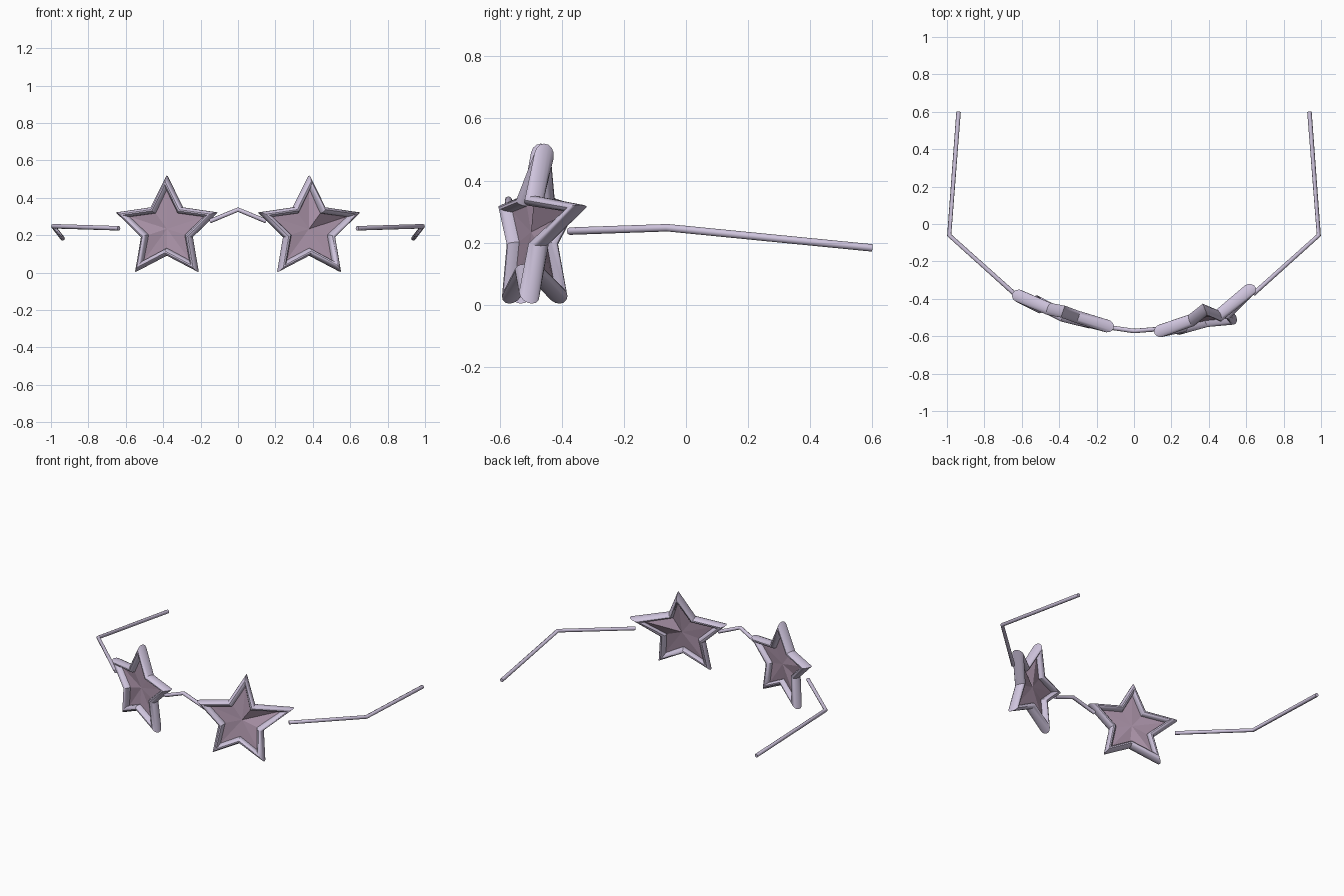
import bpy, bmesh, math
from mathutils import Vector

if "Cube" in bpy.data.objects:
    bpy.data.objects.remove(bpy.data.objects["Cube"])


def material(name, color):
    m = bpy.data.materials.new(name)
    m.diffuse_color = color
    m.use_nodes = True
    m.node_tree.nodes["Principled BSDF"].inputs["Base Color"].default_value = m.diffuse_color
    return m


FRAME = material("lilac_frame", (0.62, 0.55, 0.72, 1))
LENS = material("mauve_lens", (0.40, 0.29, 0.39, 1))


def finish(name, bm, mat, smooth=True):
    bmesh.ops.recalc_face_normals(bm, faces=bm.faces)
    me = bpy.data.meshes.new(name)
    bm.to_mesh(me)
    bm.free()
    ob = bpy.data.objects.new(name, me)
    bpy.context.collection.objects.link(ob)
    me.materials.append(mat)
    if smooth:
        bpy.ops.object.select_all(action='DESELECT')
        ob.select_set(True)
        bpy.context.view_layer.objects.active = ob
        bpy.ops.object.shade_smooth_by_angle(angle=math.radians(40))
    return ob


def star_lens(side, cx, depths, slope):
    """Star rim with mitred corners, plus the lens; depths = y of the ten corners, clockwise from top."""
    cz, seg = 0.234, 14
    normal = Vector((-slope, 1, 0)).normalized()
    centers, radials = [], []
    for i, y in enumerate(depths):
        a = i * math.pi / 5
        r = 0.123 if i % 2 else 0.247
        d = Vector((math.sin(a), 0, math.cos(a)))
        centers.append(Vector((cx, y, cz)) + d * r)
        radials.append(d + Vector((0, d.x * slope, 0)))
    # rim
    bm = bmesh.new()
    rings = []
    for i, (c, d) in enumerate(zip(centers, radials)):
        w = 0.020 if i % 2 else 0.038
        rings.append([bm.verts.new(c + d * w * math.cos(t) + normal * 0.034 * math.sin(t))
                      for t in (2 * math.pi * k / seg for k in range(seg))])
    for i in range(10):
        a, b = rings[i], rings[(i + 1) % 10]
        for k in range(seg):
            n = (k + 1) % seg
            bm.faces.new((a[k], a[n], b[n], b[k]))
    finish(side + "_star_rim", bm, FRAME)
    # lens fan
    bm = bmesh.new()
    mid = bm.verts.new((cx, sum(depths) / 10, cz))
    vs = [bm.verts.new(c) for c in centers]
    for i in range(10):
        bm.faces.new((mid, vs[i], vs[(i + 1) % 10]))
    finish(side + "_lens", bm, LENS, False)


def wire(name, points, radius=0.012):
    """Thin round rod through a few points."""
    cu = bpy.data.curves.new(name, 'CURVE')
    cu.dimensions = '3D'
    cu.bevel_depth = radius
    cu.bevel_resolution = 2
    cu.use_fill_caps = True
    sp = cu.splines.new('POLY')
    sp.points.add(len(points) - 1)
    for p, co in zip(sp.points, points):
        p.co = (*co, 1)
    ob = bpy.data.objects.new(name, cu)
    bpy.context.collection.objects.link(ob)
    cu.materials.append(FRAME)


# Stars: the left is nearly flat, the right one is bent
star_lens("left", -0.38,
          [-0.468, -0.495, -0.545, -0.515, -0.525, -0.49, -0.415, -0.445, -0.385, -0.455], -0.34)
star_lens("right", 0.38,
          [-0.457, -0.490, -0.355, -0.475, -0.505, -0.52, -0.560, -0.545, -0.570, -0.515], 0.40)

# Bridge
wire("bridge", [(-0.15, -0.55, 0.275), (0, -0.572, 0.337), (0.15, -0.56, 0.275)])

# Temples
for side, s in (("left", -1), ("right", 1)):
    wire(side + "_temple", [(s * 0.637, -0.375, 0.237), (s * 0.988, -0.06, 0.248), (s * 0.938, 0.60, 0.183)])
